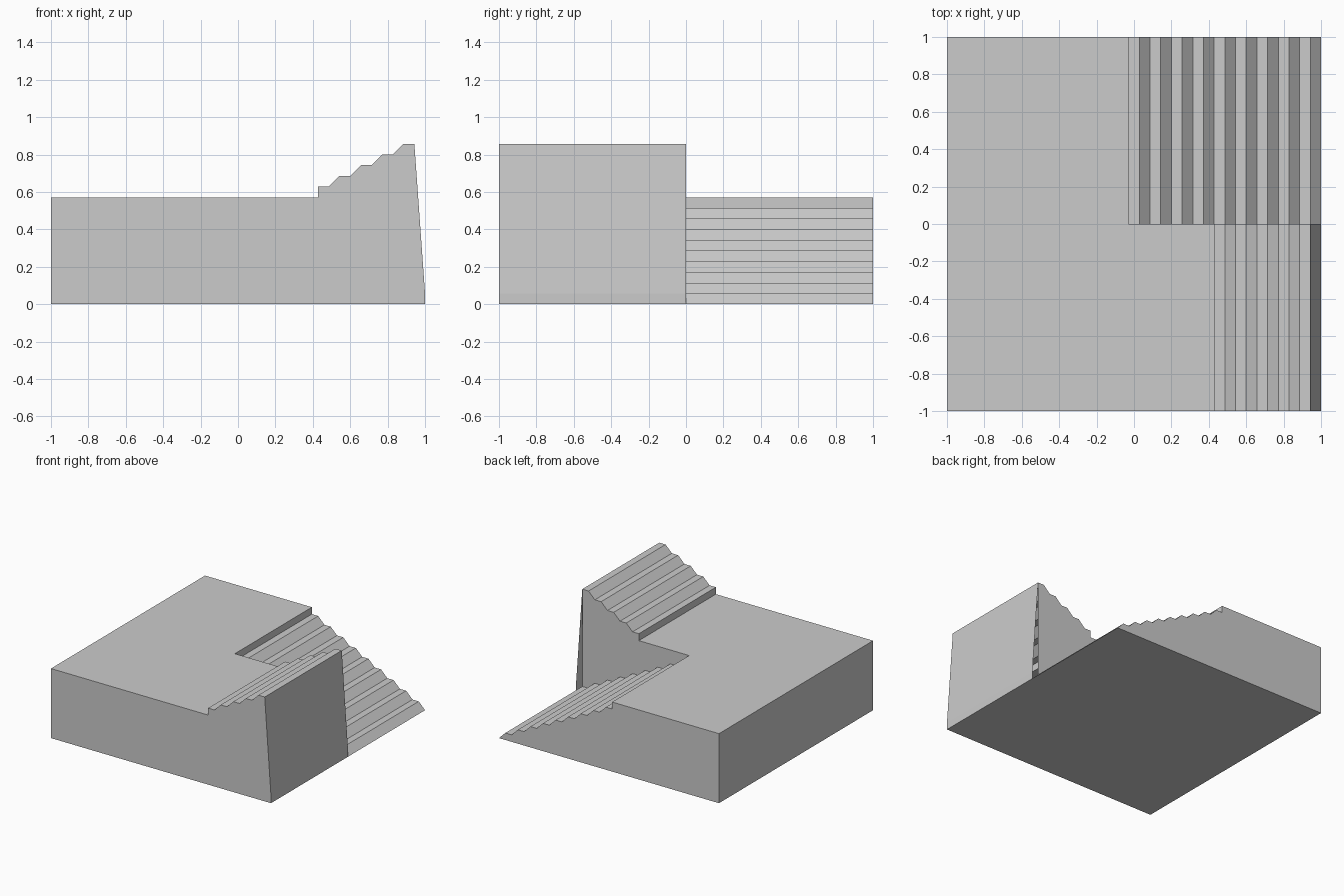
import bpy
import bmesh

if "Cube" in bpy.data.objects:
    bpy.data.objects.remove(bpy.data.objects["Cube"])

RUN, RISE = 2 / 17.5, 1 / 17.5
DECK = 10 * RISE


def steps(x, z, count, direction):
    """Points of a flight: one riser then one tread per step."""
    pts = []
    for _ in range(count):
        z += direction * RISE
        pts += [(x, z), (x + RISE, z)]
        x += RUN
    return pts


bm = bmesh.new()


def face(points):
    bm.faces.new([bm.verts.new(p) for p in points])


def at(profile, y):
    return [(x, y, z) for x, z in profile]


split = 1 - 9 * RUN                      # top of the descending flight
up = steps(1 - 5 * RUN, DECK, 5, 1)      # climbing flight, front half
down = steps(split, DECK, 9, -1)         # descending flight, back half
base = [(1, 0), (-1, 0), (-1, DECK), (split, DECK)]
front = base + [(1 - 5 * RUN, DECK)] + up + [(1, RISE)]
back = base + down

# Surfaces running along y for each half
for profile, y0, y1 in ((front, -1, 0), (back, 0, 1)):
    for (xa, za), (xb, zb) in zip(profile, profile[1:] + profile[:1]):
        face([(xa, y0, za), (xb, y0, zb), (xb, y1, zb), (xa, y1, za)])

# Outer end walls, and the wall between the two flights
face(at(front, -1))
face(at(back, 1))
face(at([(split, DECK)] + down + up[::-1] + [(1 - 5 * RUN, DECK)], 0))

bmesh.ops.remove_doubles(bm, verts=bm.verts, dist=0.0001)
bmesh.ops.recalc_face_normals(bm, faces=bm.faces)
mesh = bpy.data.meshes.new("stair_platform")
bm.to_mesh(mesh)
bm.free()
bpy.context.collection.objects.link(bpy.data.objects.new("stair_platform", mesh))
